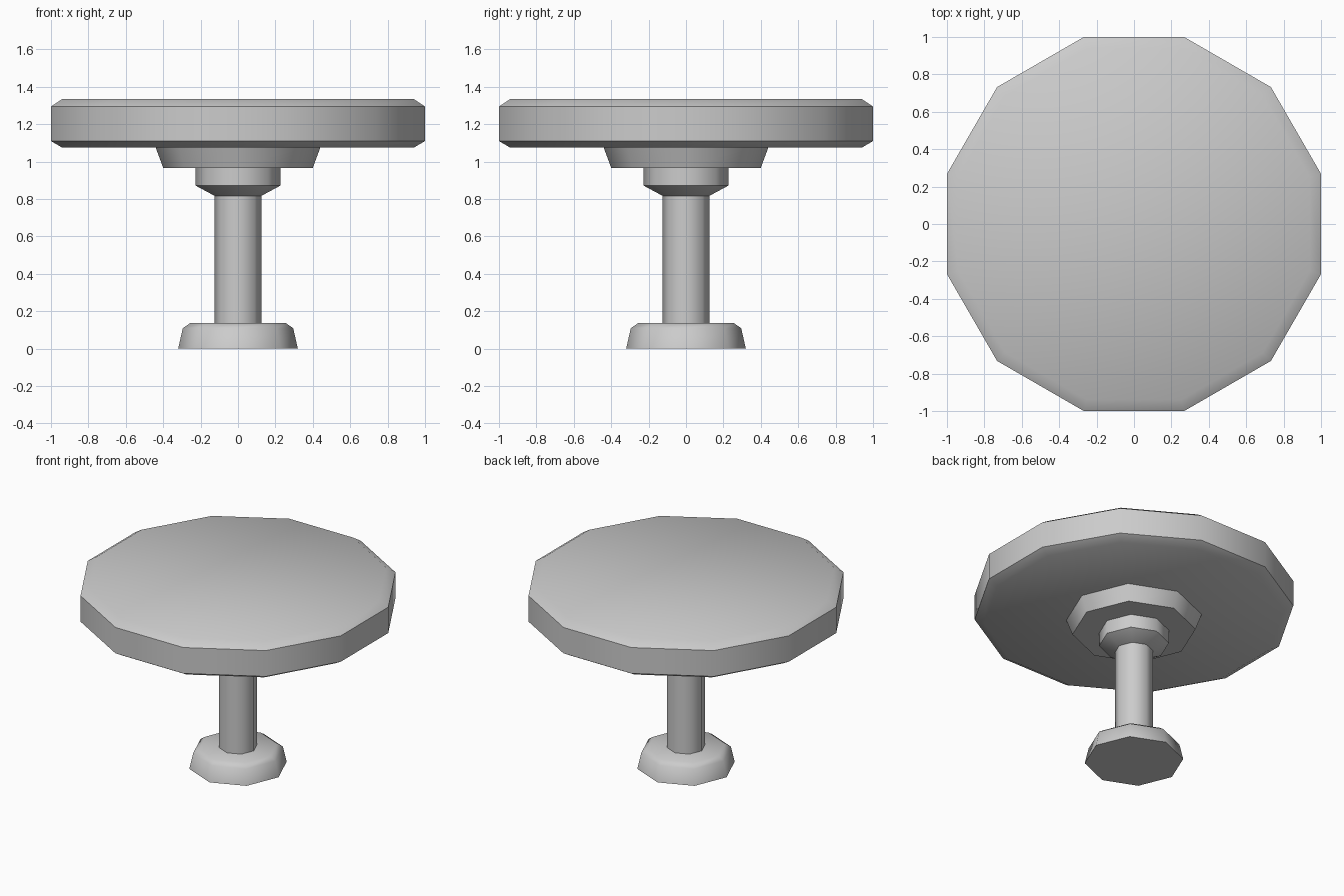
import bpy
import bmesh
import math
from mathutils import Matrix

cube = bpy.data.objects.get("Cube")
if cube:
    bpy.data.objects.remove(cube)

grey = bpy.data.materials.new("plain grey")
grey.use_nodes = True
grey.diffuse_color = (0.6, 0.6, 0.6, 1)
grey.node_tree.nodes["Principled BSDF"].inputs["Base Color"].default_value = (0.6, 0.6, 0.6, 1)


def turned_part(name, sides, profile, turn=0.0, smooth=50):
    """Closed solid with polygonal rings at each (radius, height) of the profile."""
    bm = bmesh.new()
    rings = []
    for radius, z in profile:
        ring = bmesh.ops.create_circle(bm, segments=sides, radius=radius,
                                       matrix=Matrix.Translation((0, 0, z)) @ Matrix.Rotation(turn, 4, "Z"))
        rings.append(ring["verts"])
    for low, high in zip(rings, rings[1:]):
        for i in range(sides):
            j = (i + 1) % sides
            bm.faces.new((low[i], low[j], high[j], high[i]))
    bm.faces.new(rings[0])
    bm.faces.new(rings[-1])
    bmesh.ops.recalc_face_normals(bm, faces=bm.faces)
    mesh = bpy.data.meshes.new(name)
    bm.to_mesh(mesh)
    bm.free()
    mesh.materials.append(grey)
    obj = bpy.data.objects.new(name, mesh)
    bpy.context.collection.objects.link(obj)
    bpy.ops.object.select_all(action="DESELECT")
    obj.select_set(True)
    bpy.context.view_layer.objects.active = obj
    bpy.ops.object.shade_smooth_by_angle(angle=math.radians(smooth))
    return obj


# Twelve-sided top with chamfered rims, flat sides square to the axes
half_turn = math.pi / 12
rim = 1 / math.cos(half_turn)
turned_part("table_top", 12,
            [(0.94 * rim, 1.075), (rim, 1.11), (rim, 1.295), (0.94 * rim, 1.335)], half_turn)

# Flared plate under the top
turned_part("support_plate", 8, [(0.40, 0.967), (0.44, 1.075)])

# Collar tapering into the post
turned_part("collar", 8, [(0.125, 0.817), (0.227, 0.872), (0.227, 0.967)])

# Post
turned_part("post", 8, [(0.125, 0.135), (0.125, 0.817)])

# Foot with chamfered upper edge
turned_part("foot", 8, [(0.32, 0), (0.295, 0.11), (0.255, 0.137)])
